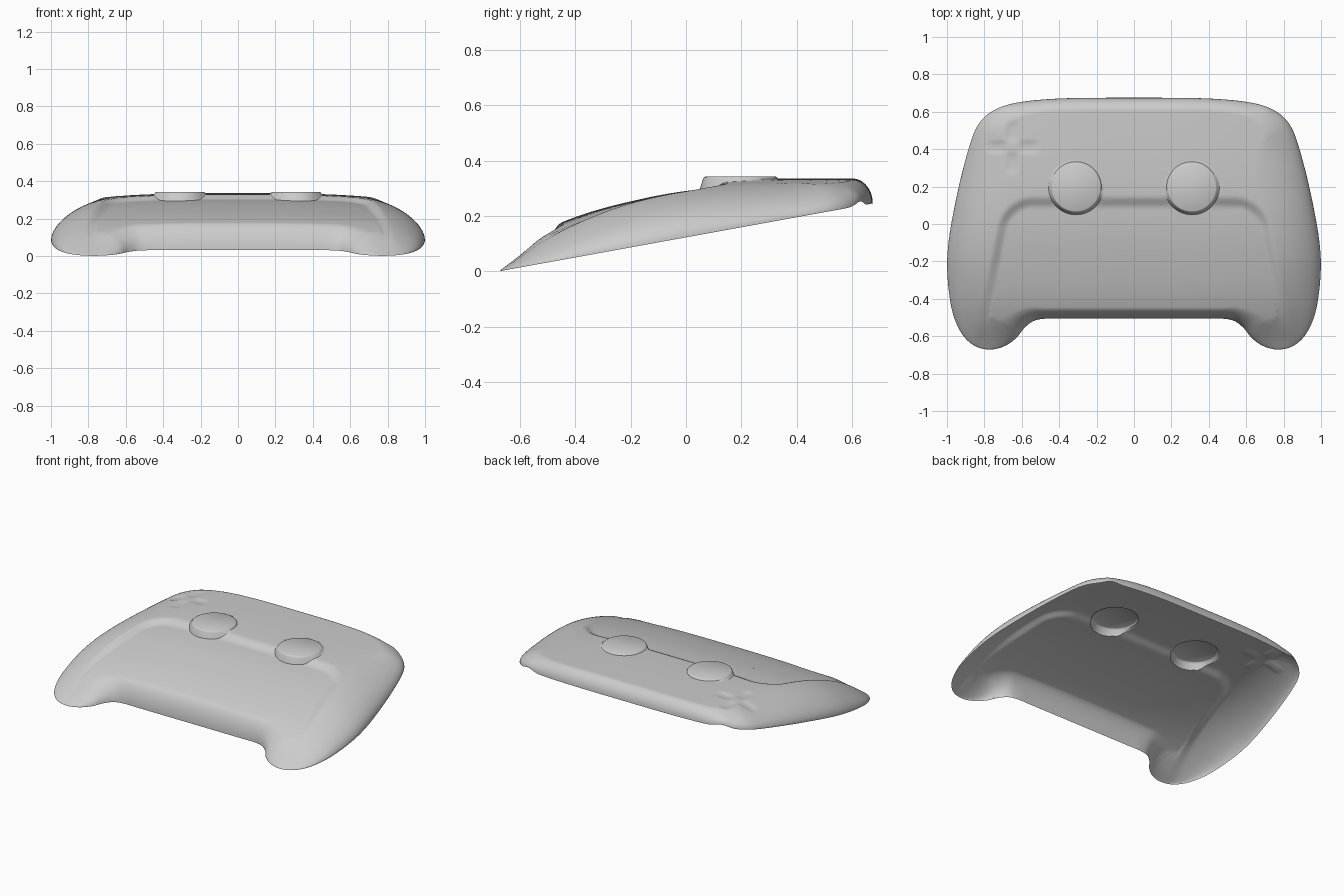
import bpy, bmesh, math
from mathutils import Vector
from mathutils.kdtree import KDTree

if "Cube" in bpy.data.objects:
    bpy.data.objects.remove(bpy.data.objects["Cube"])

# right half of the outline: x, y, width of the rolled edge
HALF = [(0, .675, .07), (.15, .675, .07), (.30, .674, .07), (.45, .668, .07), (.58, .656, .08),
        (.68, .636, .10), (.76, .602, .13), (.815, .555, .16), (.852, .495, .20),
        (.885, .40, .25), (.925, .25, .28), (.96, .09, .28), (.988, -.07, .28),
        (.999, -.21, .28), (.990, -.36, .28), (.965, -.49, .27), (.915, -.595, .26),
        (.845, -.655, .25), (.765, -.671, .24), (.69, -.652, .20), (.63, -.61, .15),
        (.585, -.555, .11), (.535, -.518, .08), (.47, -.506, .06), (.38, -.506, .06),
        (.26, -.506, .06), (.13, -.506, .06), (0, -.506, .06)]
LOOP = [Vector(p) for p in HALF + [(-x, y, w) for x, y, w in HALF[-2:0:-1]]]
STICKS = [(-.31, .197), (.31, .197)]
STICK_R = .148


def spline(points, steps):
    """Closed smooth curve through the points."""
    out, n = [], len(points)
    for i in range(n):
        a, b, c, d = (points[(i + k) % n] for k in (-1, 0, 1, 2))
        for s in range(steps):
            t = s / steps
            out.append(.5 * (2 * b + (c - a) * t + (2 * a - 5 * b + 4 * c - d) * t * t
                             + (3 * b - a - 3 * c + d) * t ** 3))
    return out


def smooth(t):
    t = min(1, max(0, t))
    return t * t * (3 - 2 * t)


STEPS, DENSE = 9, 5
fine = spline(LOOP, STEPS * DENSE)
tree = KDTree(len(fine))
for i, p in enumerate(fine):
    tree.insert((p.x, p.y, 0), i)
tree.balance()


def height(x, y):
    # crowned top, falling toward the grips
    s = .45 - y
    top = .336 - .04 * s * s - .16 * max(0, s) ** 3 - .03 * abs(x / .8) ** 3
    # recessed centre panel with rounded upper corners
    r = .17
    dx, dy = .72 - .2 * y - abs(x) + .015, .15 - y
    d = r - math.hypot(r - dx, r - dy) if dx < r and dy < r else min(dx, dy)
    top -= (.008 + .015 * smooth((y + .55) / .4)) * smooth(d / .065)
    # direction pad: four shallow petals
    px, py = x + .65, y - .41
    if math.hypot(px, py) < .2:
        for a, b in ((px, py), (-px, py), (py, px), (-py, px)):
            top -= .006 * math.exp(-((a - .085) / .05) ** 4 - (b / .03) ** 4)
    # rolled edge down to the tilted rim
    co, i, dist = tree.find((x, y, 0))
    t = min(1, dist / max(.03, fine[i].z))
    rim = .001 + .1815 * (y + .671)
    rim += .016 * math.exp(-((abs(x) - .70) / .05) ** 2) * smooth((y - .55) / .06)
    return rim + (top - rim) * math.sqrt(max(0, 1 - (1 - t) ** 2))


def finish(bm, name, angle):
    bmesh.ops.recalc_face_normals(bm, faces=bm.faces)
    if sum(f.normal.z * f.calc_area() for f in bm.faces) < 0:
        bmesh.ops.reverse_faces(bm, faces=bm.faces)
    me = bpy.data.meshes.new(name)
    bm.to_mesh(me)
    bm.free()
    ob = bpy.data.objects.new(name, me)
    bpy.context.collection.objects.link(ob)
    bpy.ops.object.select_all(action='DESELECT')
    ob.select_set(True)
    bpy.context.view_layer.objects.active = ob
    bpy.ops.object.shade_smooth_by_angle(angle=math.radians(angle))
    return ob


def bridge(bm, a, b):
    n = len(a)
    for i in range(n):
        j = (i + 1) % n
        bm.faces.new((a[i], a[j], b[j], b[i]))


# shell: rings shrinking from the outline to a central spine
bm = bmesh.new()
RINGS = 75
rings = []
for k in range(RINGS + 1):
    t = (k / RINGS) ** 1.6
    ring = []
    for p in fine[::DENSE]:
        x = p.x * (1 - .25 * t)
        y = p.y + (-.1 - p.y) * t
        ring.append(bm.verts.new((x, y, height(x, y))))
    rings.append(ring)
for a, b in zip(rings, rings[1:]):
    bridge(bm, a, b)
# stick openings, edges snapped to a clean circle
for cx, cy in STICKS:
    inside = [v for v in bm.verts if math.hypot(v.co.x - cx, v.co.y - cy) < STICK_R]
    edge = {w for v in inside for f in v.link_faces for w in f.verts} - set(inside)
    bmesh.ops.delete(bm, geom=inside, context='VERTS')
    for v in edge:
        if v.is_valid:
            d = Vector((v.co.x - cx, v.co.y - cy))
            if d.length < STICK_R + .04:
                d = d.normalized() * (STICK_R - .001)
                x, y = cx + d.x, cy + d.y
                v.co = (x, y, height(x, y))
finish(bm, "shell", 50)

# thumb sticks: low hollow cones with flat caps
for side, (cx, cy) in zip(("left", "right"), STICKS):
    bm = bmesh.new()
    prev = None
    for r, z in ((STICK_R, None), (.136, .333), (.132, .340), (.127, .343)):
        ring = []
        for i in range(64):
            a = i * math.tau / 64
            x, y = cx + r * math.cos(a), cy + r * math.sin(a)
            ring.append(bm.verts.new((x, y, height(x, y) - .001 if z is None else z)))
        if prev:
            bridge(bm, prev, ring)
        prev = ring
    bm.faces.new(prev)
    finish(bm, side + "_stick", 35)

# small indicator dot near the back edge
bm = bmesh.new()
bmesh.ops.create_circle(bm, cap_ends=True, segments=16, radius=.01)
bmesh.ops.translate(bm, verts=bm.verts, vec=(0, .513, height(0, .513) + .001))
finish(bm, "indicator", 35)
